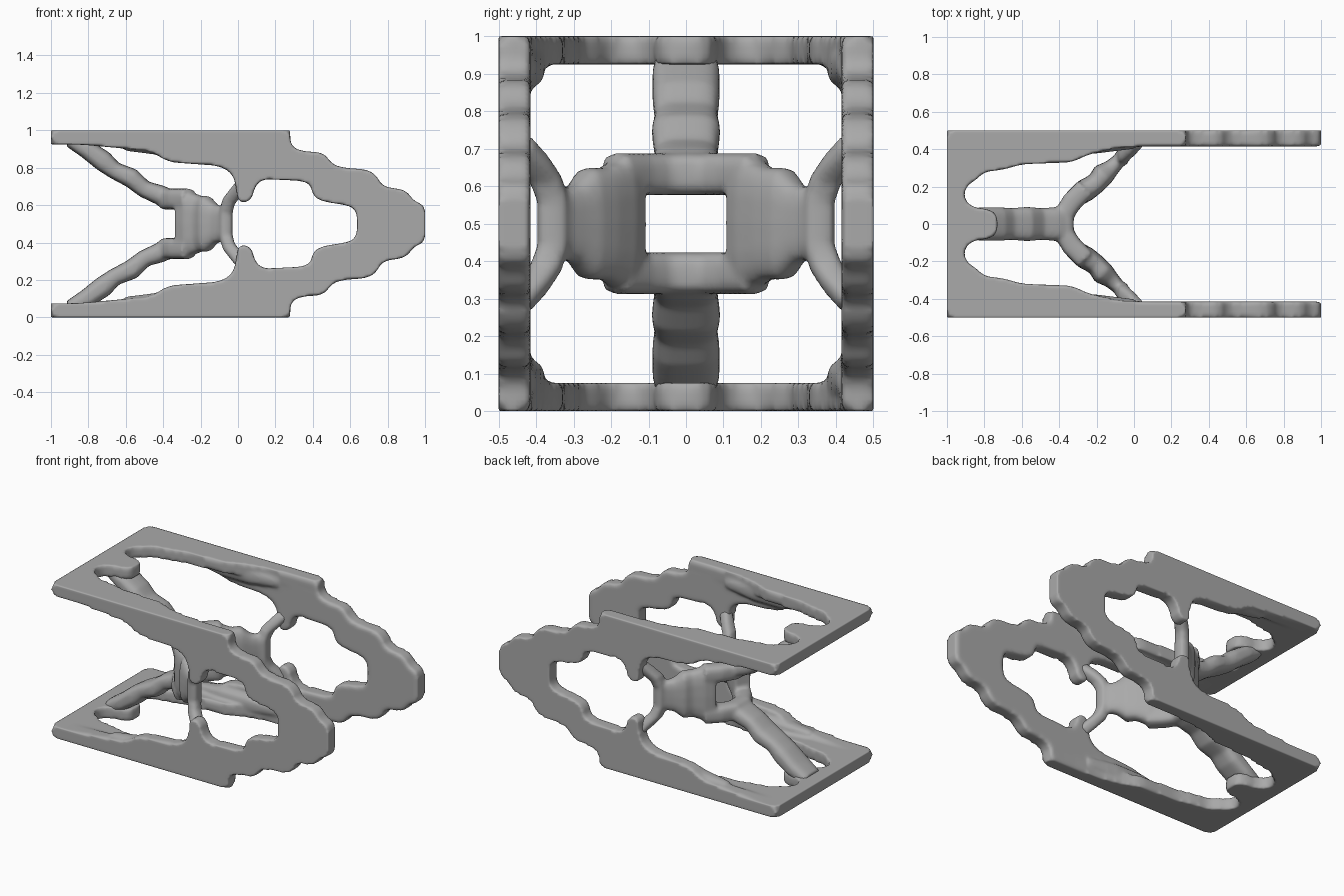
import bpy
import bmesh
import math
from mathutils import Vector

cube = bpy.data.objects.get("Cube")
if cube:
    bpy.data.objects.remove(cube, do_unlink=True)

grey = bpy.data.materials.new("plain grey")
grey.use_nodes = True
colour = (0.4, 0.4, 0.4, 1)
grey.diffuse_color = colour
grey.node_tree.nodes["Principled BSDF"].inputs["Base Color"].default_value = colour

MID = 0.5  # height of the horizontal mirror plane


def soften(points, reach=0.025):
    """Cut every corner of a closed outline twice."""
    pts = [Vector(p) for p in points]
    for _ in range(2):
        cut = []
        for i, p in enumerate(pts):
            for q in (pts[i - 1], pts[(i + 1) % len(pts)]):
                d = q - p
                cut.append(p + d.normalized() * min(reach, d.length * 0.27))
        pts, reach = cut, reach / 3
    return pts


def slab(bm, outline, place, low, high):
    """Extrude a softened outline; place(u, v, w) gives the position."""
    pts = soften(outline)
    ends = [[bm.verts.new(place(p.x, p.y, w)) for p in pts] for w in (low, high)]
    skin(bm, ends)


def skin(bm, rings):
    """Join rings of vertices and close both ends."""
    n = len(rings[0])
    for a, b in zip(rings, rings[1:]):
        for i in range(n):
            j = (i + 1) % n
            bm.faces.new((a[i], a[j], b[j], b[i]))
    bm.faces.new(rings[0][::-1])
    bm.faces.new(rings[-1])


def sweep(bm, stations, wide_axis, flip_y=1, flip_z=1, sides=20):
    """Rounded bar through stations (position, half width, half thickness)."""
    axis = Vector(wide_axis)
    spots = [Vector((p[0], p[1] * flip_y, MID + (p[2] - MID) * flip_z))
             for p, _, _ in stations]
    rings = []
    for i, (_, wide, thick) in enumerate(stations):
        along = spots[min(i + 1, len(spots) - 1)] - spots[max(i - 1, 0)]
        across = along.cross(axis).normalized()
        ring = []
        for k in range(sides):
            t = math.tau * k / sides
            c, s = math.cos(t), math.sin(t)
            u = math.copysign(abs(c) ** 0.65, c) * wide
            v = math.copysign(abs(s) ** 0.65, s) * thick
            ring.append(bm.verts.new(spots[i] + axis * u + across * v))
        rings.append(ring)
    skin(bm, rings)


def finish(name, bm):
    """Fuse the pieces into one smooth casting."""
    bmesh.ops.recalc_face_normals(bm, faces=bm.faces)
    mesh = bpy.data.meshes.new(name)
    bm.to_mesh(mesh)
    bm.free()
    mesh.materials.append(grey)
    obj = bpy.data.objects.new(name, mesh)
    bpy.context.collection.objects.link(obj)
    fuse = obj.modifiers.new("fuse", "REMESH")
    fuse.mode = "VOXEL"
    fuse.voxel_size = 0.0125
    fuse.use_smooth_shade = True
    relax = obj.modifiers.new("relax", "SMOOTH")
    relax.factor = 0.5
    relax.iterations = 3


# Outer frame: side cheeks with a stepped nose and a lobed opening
outer = [(-1, 1), (.28, 1), (.28, .92), (.33, .89), (.46, .88), (.5, .82),
         (.56, .8), (.69, .79), (.74, .76), (.77, .7), (.9, .68),
         (.94, .62), (1, .6)]
inner = [(.64, MID), (.63, .58), (.58, .6), (.45, .62), (.4, .65), (.39, .71),
         (.34, .73), (.13, .74), (.09, .7), (.07, .62), (0, .61), (-.01, .7),
         (-.03, .77), (-.1, .81), (-.37, .83), (-.47, .89), (-.8, .92),
         (-1, .93)]
flip = lambda pts: [(x, 1 - z) for x, z in reversed(pts)]
cheek = outer + flip(outer) + flip(inner) + inner[1:]

# Deck half outline: end bar, scalloped opening and narrowing rails
rail = [(-1, .5), (.28, .5), (.28, .42), (-.08, .41), (-.25, .37), (-.33, .33),
        (-.6, .32), (-.7, .29), (-.8, .28), (-.84, .24), (-.9, .2),
        (-.91, .14), (-.87, .09), (-.78, .08), (-.73, .05)]
deck = rail + [(x, -y) for x, y in reversed(rail)]

frame = bmesh.new()
for side in (1, -1):
    slab(frame, cheek, lambda u, v, w: (u, w * side, v), .415, .5)
    slab(frame, deck, lambda u, v, w: (u, v, MID + w * side), .425, .5)
    for up in (1, -1):
        # Fillet in the corner of cheek and deck
        bead = [((x, .432, .92), r, r) for x, r in
                ((-.6, .03), (-.4, .055), (-.2, .055), (0, .03))]
        sweep(frame, bead, (0, 1, 0), side, up)
finish("outer_frame", frame)

# Inner brace: sloping legs, ring bars, spreading arms and bowed struts
leg = [((x, 0, z), w, t) for x, z, w, t in
       ((-.9, .95, .08, .04), (-.81, .9, .09, .05), (-.72, .835, .09, .056),
        (-.66, .785, .085, .046), (-.57, .745, .092, .053),
        (-.5, .685, .085, .046), (-.42, .655, .09, .053),
        (-.34, .625, .09, .05))]
bar = [((x, y, .632), .056, .055) for x, y in
       ((-.26, -.19), (-.33, -.12), (-.375, -.05), (-.375, .05),
        (-.33, .12), (-.26, .19))]
arm = [((x, y, MID), h, t) for x, y, h, t in
       ((-.31, .14, .18, .05), (-.26, .18, .175, .062),
        (-.2, .22, .15, .055), (-.165, .265, .15, .062),
        (-.12, .3, .105, .045), (-.07, .35, .09, .035))]
bow = [((.03, .45, .72), .04, .035), ((-.01, .41, .67), .045, .035),
       ((-.05, .375, .62), .045, .035), ((-.065, .355, .56), .042, .036)]
strut = bow + [((x, y, 1 - z), w, t) for (x, y, z), w, t in reversed(bow)]

brace = bmesh.new()
for up in (1, -1):
    sweep(brace, leg, (0, 1, 0), 1, up)
    sweep(brace, bar, (0, 0, 1), 1, up)
for side in (1, -1):
    sweep(brace, arm, (0, 0, 1), side)
    sweep(brace, strut, (0, 1, 0), side)
finish("inner_brace", brace)
